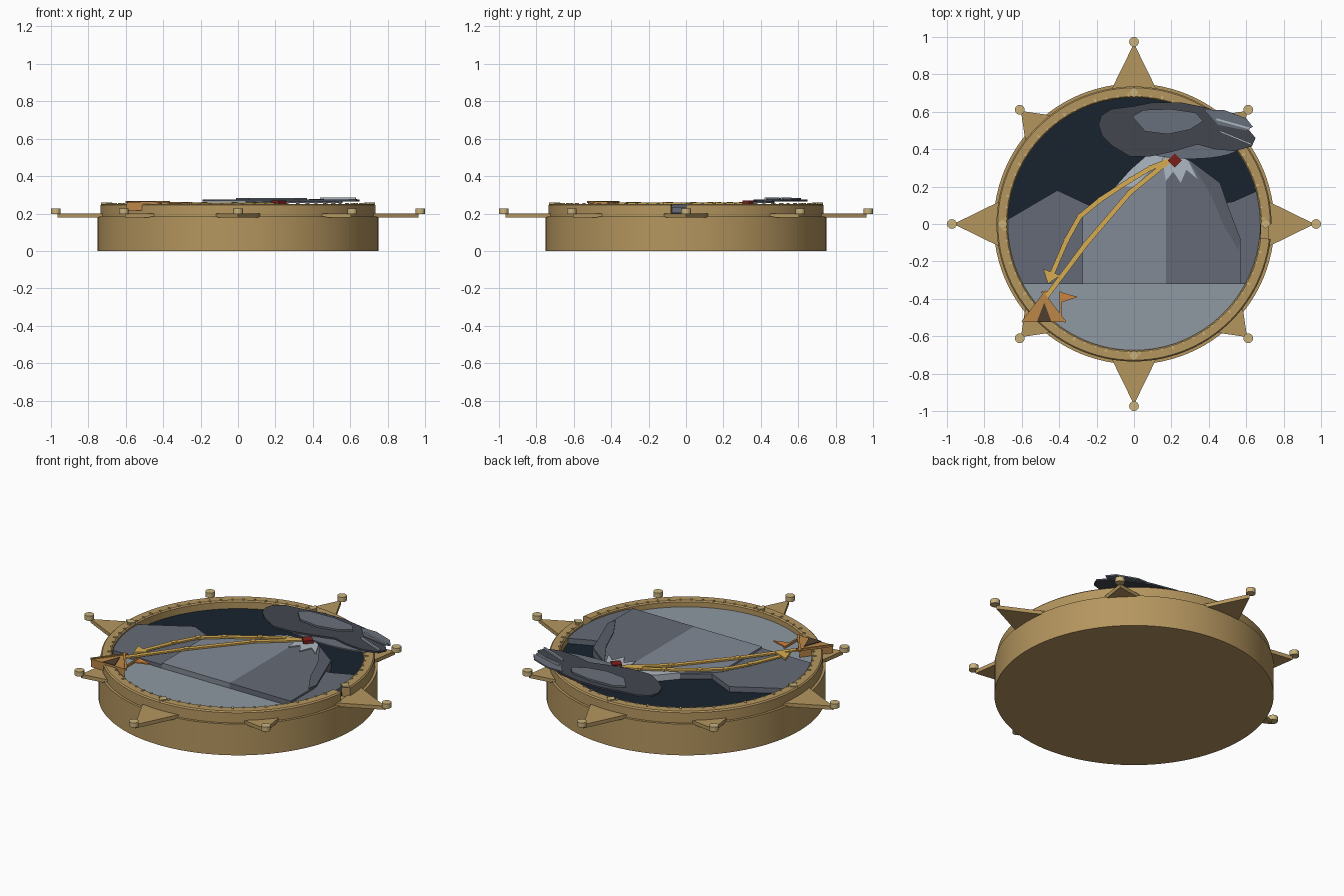
import bpy, bmesh, math
from mathutils import Vector, Matrix

if "Cube" in bpy.data.objects:
    bpy.data.objects.remove(bpy.data.objects["Cube"])

def mat(name, hexcol):
    m = bpy.data.materials.new(name)
    lin = [((int(hexcol[i:i + 2], 16) / 255 + 0.055) / 1.055) ** 2.4 for i in (0, 2, 4)]
    m.diffuse_color = (*lin, 1)
    m.use_nodes = True
    m.node_tree.nodes["Principled BSDF"].inputs["Base Color"].default_value = m.diffuse_color
    return m

BRASS = mat("brass", "B5965F"); PALE = mat("pale_brass", "C9B27C")
NIGHT = mat("night", "18222F"); SNOW = mat("snow", "8E98A2")
ROCK = mat("rock", "828A96"); SHADE = mat("shaded_rock", "656A76"); DARK = mat("dark_rock", "595F69")
ICE = mat("ice", "AEB8C2"); GOLD = mat("gold", "D6AC52"); TENT = mat("canvas", "BC8748")
INNER = mat("tent_inside", "50402F"); FLAG = mat("flag_cloth", "D08440"); RED = mat("red", "7C1F1B")
CLOUD = mat("cloud_dark", "42464F"); MIST = mat("cloud_light", "69707B")

def finish(name, bm, m, smooth=False):
    bmesh.ops.recalc_face_normals(bm, faces=bm.faces)
    me = bpy.data.meshes.new(name)
    bm.to_mesh(me); bm.free()
    me.materials.append(m)
    ob = bpy.data.objects.new(name, me)
    bpy.context.collection.objects.link(ob)
    if smooth:
        bpy.ops.object.select_all(action='DESELECT')
        ob.select_set(True)
        bpy.context.view_layer.objects.active = ob
        bpy.ops.object.shade_smooth_by_angle(angle=math.radians(30))
    return ob

def prism(bm, pts, z0, z1):
    lo = [bm.verts.new((x, y, z0)) for x, y in pts]
    hi = [bm.verts.new((x, y, z1)) for x, y in pts]
    bm.faces.new(lo[::-1]); bm.faces.new(hi)
    for i in range(len(pts)):
        j = (i + 1) % len(pts)
        bm.faces.new((lo[i], lo[j], hi[j], hi[i]))

def plate(name, pts, z0, z1, m):
    bm = bmesh.new()
    prism(bm, pts, z0, z1)
    return finish(name, bm, m)

def arc(r, a0, a1, n, cx=0, cy=0, ry=None):
    A = [math.radians(a0 + (a1 - a0) * i / n) for i in range(n + 1)]
    return [(cx + r * math.cos(a), cy + (ry or r) * math.sin(a)) for a in A]

def turn(pts, deg):
    return [(Matrix.Rotation(math.radians(deg), 2) @ Vector(p))[:] for p in pts]

def sweep(name, profile, a0, a1, n, m):
    """Revolve a closed (r, z) profile through part of a circle, with end caps."""
    bm = bmesh.new()
    rows = []
    for i in range(n + 1):
        a = math.radians(a0 + (a1 - a0) * i / n)
        rows.append([bm.verts.new((r * math.cos(a), r * math.sin(a), z)) for r, z in profile])
    k = len(profile)
    for p, q in zip(rows, rows[1:]):
        for i in range(k):
            bm.faces.new((p[i], p[(i + 1) % k], q[(i + 1) % k], q[i]))
    bm.faces.new(rows[0]); bm.faces.new(rows[-1][::-1])
    return finish(name, bm, m, True)

def ribbon(bm, pts, w, z0, z1):
    v = [Vector(p) for p in pts]
    left, right = [], []
    for i, p in enumerate(v):
        d = (v[min(i + 1, len(v) - 1)] - v[max(i - 1, 0)]).normalized()
        n = Vector((-d.y, d.x)) * w / 2
        left.append((p + n)[:]); right.append((p - n)[:])
    prism(bm, left + right[::-1], z0, z1)

# Case: drum and rim with a small notch at the right
bm = bmesh.new()
prism(bm, arc(0.75, 0, 360, 96)[:-1], 0, 0.185)
finish("case_drum", bm, BRASS, True)
sweep("case_rim", [(0.675, 0.18), (0.735, 0.18), (0.735, 0.245), (0.728, 0.252),
                   (0.682, 0.252), (0.675, 0.245)], 0, 353.7, 110, BRASS)
plate("night_sky_dial", arc(0.68, 0, 360, 96)[:-1], 0.18, 0.205, NIGHT)

# Rim graduation marks and compass diamonds
bm = bmesh.new()
for i in range(72):
    a = i * 5 + 2.5
    if a > 352:
        continue
    ln = 0.022 if i % 3 == 0 else 0.012
    prism(bm, turn([(0.68, -0.005), (0.68 + ln, -0.005), (0.68 + ln, 0.005), (0.68, 0.005)], a), 0.248, 0.256)
finish("rim_ticks", bm, PALE)
bm = bmesh.new()
for a in (0, 90, 180, 270):
    prism(bm, turn([(0.673, 0), (0.703, -0.024), (0.733, 0), (0.703, 0.024)], a), 0.248, 0.258)
finish("rim_diamonds", bm, PALE)

# Eight points with round tips
for i in range(8):
    tip, half = (0.965, 0.12) if i % 2 == 0 else (0.855, 0.1)
    plate(f"star_point_{i}", turn([(0.72, -half), (tip, 0), (0.72, half)], i * 45), 0.178, 0.2, BRASS)
    c = turn([(tip + 0.009, 0)], i * 45)[0]
    bm = bmesh.new()
    prism(bm, arc(0.026, 0, 360, 16, *c)[:-1], 0.198, 0.226)
    finish(f"point_knob_{i}", bm, PALE, True)

# Landscape layers
plate("snow_field", arc(0.677, -151.8, -28.2, 40), 0.2, 0.215, SNOW)
plate("left_ridge", [(0, -0.32), (0, 0.1), (-0.1, 0.2), (-0.24, 0.1), (-0.41, 0.18)]
      + arc(0.677, 178, 208.2, 10), 0.2, 0.236, SHADE)
plate("right_ridge", [(0.4, -0.32)] + arc(0.677, -28.2, 15, 12)
      + [(0.53, 0.12), (0.4, 0.1)], 0.2, 0.236, SHADE)
plate("mountain_light_face", [(-0.275, -0.32), (0.17, -0.32), (0.17, 0.35), (0.12, 0.32), (0.0, 0.2),
      (-0.09, 0.2), (-0.275, 0.05)], 0.2, 0.246, ROCK)
plate("mountain_shaded_face", [(0.17, -0.32), (0.57, -0.32), (0.57, -0.1), (0.46, 0.22), (0.3, 0.34),
      (0.17, 0.36)], 0.2, 0.246, SHADE)
plate("mountain_side_facet", [(0.3, 0.335), (0.455, 0.22), (0.57, -0.08), (0.56, -0.14), (0.48, -0.01),
      (0.41, 0.16)], 0.24, 0.25, DARK)
plate("left_snow_slope", [(-0.1, 0.2), (-0.02, 0.29), (0.06, 0.36), (0.19, 0.38), (0.14, 0.32), (0.0, 0.2)],
      0.2, 0.243, ICE)
plate("snow_cap", [(0.15, 0.35), (0.22, 0.39), (0.29, 0.34), (0.34, 0.24), (0.28, 0.29), (0.25, 0.22),
      (0.21, 0.28), (0.17, 0.23)], 0.24, 0.252, ICE)

# Routes up and down, with arrow head
up = [(-0.47, -0.39), (-0.26, -0.11), (-0.02, 0.17), (0.19, 0.34)]
down = [(0.19, 0.34), (0.09, 0.3), (-0.02, 0.235), (-0.18, 0.13), (-0.29, 0.04), (-0.36, -0.085), (-0.435, -0.26)]
for name, pts in (("ascent_route", up), ("descent_route", down)):
    bm = bmesh.new()
    ribbon(bm, pts, 0.026, 0.25, 0.259)
    for p in pts[1:-1]:
        prism(bm, arc(0.016, 0, 360, 8, *p)[:-1], 0.25, 0.262)
    finish(name, bm, GOLD)
plate("descent_arrow", [(-0.485, -0.24), (-0.395, -0.275), (-0.46, -0.32)], 0.25, 0.262, GOLD)

# Camp: tent, poles, flag
plate("tent", [(-0.48, -0.375), (-0.595, -0.525), (-0.375, -0.525)], 0.215, 0.262, TENT)
plate("tent_opening", [(-0.48, -0.42), (-0.52, -0.525), (-0.44, -0.525)], 0.25, 0.266, INNER)
bm = bmesh.new()
for s in (-1, 1):
    ribbon(bm, [(-0.482 + s * 0.115, -0.525), (-0.482 - s * 0.012, -0.36)], 0.012, 0.256, 0.267)
ribbon(bm, [(-0.392, -0.5), (-0.392, -0.36)], 0.01, 0.25, 0.264)
finish("camp_poles", bm, TENT)
plate("camp_flag", [(-0.39, -0.365), (-0.3, -0.39), (-0.39, -0.42)], 0.254, 0.262, FLAG)

# Summit marker
plate("summit_marker", [(0.18, 0.34), (0.218, 0.302), (0.256, 0.34), (0.218, 0.378)], 0.25, 0.27, RED)

# Storm cloud layers and wind streaks
plate("cloud_underside", arc(0.26, 0, 360, 28, 0.3, 0.41, 0.062)[:-1], 0.257, 0.265, MIST)
plate("cloud_body", [(-0.19, 0.53), (-0.175, 0.58), (-0.12, 0.615), (0, 0.63), (0.1, 0.65), (0.25, 0.65),
      (0.4, 0.62), (0.5, 0.57), (0.6, 0.52), (0.65, 0.46), (0.63, 0.415), (0.54, 0.39), (0.43, 0.4),
      (0.34, 0.425), (0.2, 0.385), (0.08, 0.36), (-0.02, 0.36), (-0.12, 0.42), (-0.17, 0.47)],
      0.264, 0.274, CLOUD)
plate("cloud_wing", [(0.38, 0.61), (0.48, 0.61), (0.6, 0.565), (0.635, 0.52), (0.6, 0.5), (0.45, 0.53)],
      0.27, 0.278, MIST)
plate("cloud_highlight", [(-0.01, 0.575), (0.05, 0.61), (0.2, 0.615), (0.33, 0.595), (0.37, 0.55),
      (0.3, 0.505), (0.18, 0.48), (0.06, 0.495), (0.02, 0.54)], 0.272, 0.284, MIST)
bm = bmesh.new()
for a, b in (((0.44, 0.56), (0.62, 0.51)), ((0.46, 0.495), (0.63, 0.425))):
    ribbon(bm, [a, b], 0.01, 0.276, 0.285)
finish("wind_streaks", bm, ICE)
